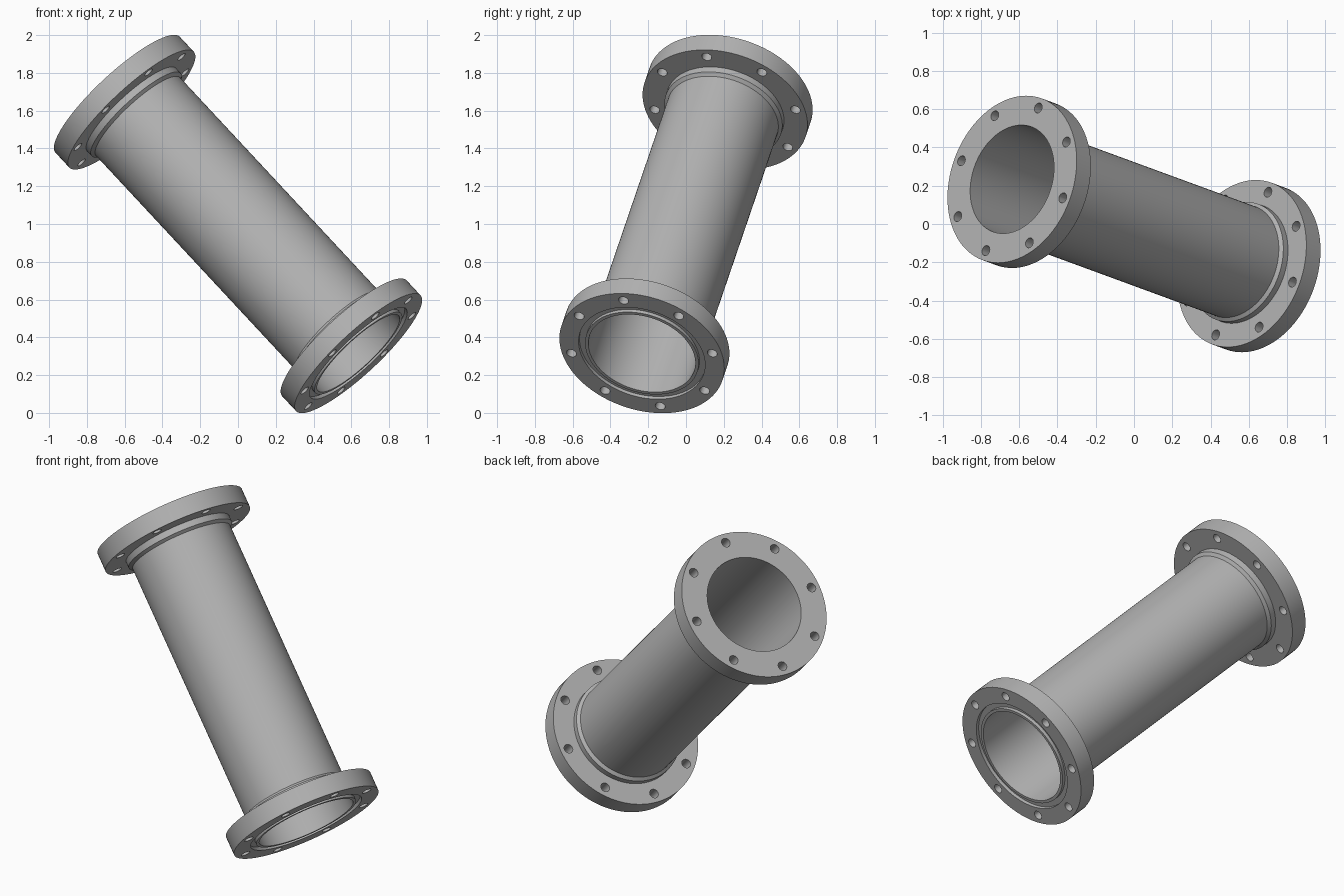
import bpy, bmesh, math
from mathutils import Matrix, Vector

cube = bpy.data.objects.get("Cube")
if cube:
    bpy.data.objects.remove(cube, do_unlink=True)

# Dimensions
HALF = 0.964        # half length of the spool
BORE = 0.292
PIPE = 0.304
COLLAR = 0.322
FLANGE = 0.45
INNER = 0.852       # inner face of each flange
BOLT_CIRCLE = 0.397
BOLT_RADIUS = 0.027
BOLTS = 8
SEGMENTS = 96

# Tilted frame: local z runs along the pipe, local x stays level
axis = Vector((-0.661, 0.2425, 0.71)).normalized()
level = Vector((0, 0, 1)).cross(axis).normalized() * -1
side = axis.cross(level)
frame = Matrix((level, side, axis)).transposed().to_4x4()
frame.translation = (0, 0, 1)

steel = bpy.data.materials.new("grey_steel")
steel.use_nodes = True
colour = (0.45, 0.45, 0.45, 1)
steel.diffuse_color = colour
bsdf = next(n for n in steel.node_tree.nodes if n.type == 'BSDF_PRINCIPLED')
bsdf.inputs["Base Color"].default_value = colour


def add_object(name, bm):
    bmesh.ops.recalc_face_normals(bm, faces=bm.faces)
    mesh = bpy.data.meshes.new(name)
    bm.to_mesh(mesh)
    bm.free()
    mesh.materials.append(steel)
    obj = bpy.data.objects.new(name, mesh)
    obj.matrix_world = frame
    bpy.context.collection.objects.link(obj)
    return obj


def lathe(name, profile):
    """Turn a closed (radius, height) profile around local z."""
    bm = bmesh.new()
    verts = [bm.verts.new((r, 0, z)) for r, z in profile]
    edges = [bm.edges.new((v, verts[i - 1])) for i, v in enumerate(verts)]
    bmesh.ops.spin(bm, geom=verts + edges, cent=(0, 0, 0), axis=(0, 0, 1),
                   angle=math.tau, steps=SEGMENTS)
    bmesh.ops.remove_doubles(bm, verts=bm.verts, dist=0.0001)
    return add_object(name, bm)


def activate(obj):
    bpy.ops.object.select_all(action='DESELECT')
    obj.select_set(True)
    bpy.context.view_layer.objects.active = obj


def drill(obj, z):
    """Cut the ring of bolt holes through a flange."""
    bm = bmesh.new()
    for i in range(BOLTS):
        spot = (Matrix.Rotation(math.tau * i / BOLTS, 4, 'Z')
                @ Matrix.Translation((BOLT_CIRCLE, 0, z)))
        bmesh.ops.create_cone(bm, cap_ends=True, segments=24, radius1=BOLT_RADIUS,
                              radius2=BOLT_RADIUS, depth=0.3, matrix=spot)
    cutter = add_object("bolt_hole_cutter", bm)
    cutter.hide_render = True
    mod = obj.modifiers.new("bolt_holes", 'BOOLEAN')
    mod.operation = 'DIFFERENCE'
    mod.solver = 'EXACT'
    mod.object = cutter
    activate(obj)
    bpy.ops.object.modifier_apply(modifier=mod.name)
    bpy.data.objects.remove(cutter, do_unlink=True)


# Pipe
pipe = lathe("pipe", [(BORE, -HALF), (PIPE, -HALF), (PIPE, HALF), (BORE, HALF)])

# Flanges: plain face on the upper one, seal groove on the lower one
plain = [(PIPE, HALF)]
grooved = [(0.345, HALF), (0.345, HALF - 0.02), (0.31, HALF - 0.02), (0.31, HALF), (PIPE, HALF)]
parts = [pipe]
for name, sign, face in (("upper", 1, plain), ("lower", -1, grooved)):
    rim = [(PIPE, INNER), (FLANGE, INNER), (FLANGE, HALF)]
    flange = lathe(name + "_flange", [(r, sign * z) for r, z in rim + face])
    drill(flange, sign * (INNER + HALF) / 2)
    # Collar where the pipe meets the flange
    ring = [(PIPE, INNER), (PIPE, 0.8), (COLLAR, 0.815), (COLLAR, INNER)]
    collar = lathe(name + "_collar", [(r, sign * z) for r, z in ring])
    parts += [flange, collar]

for obj in parts:
    activate(obj)
    bpy.ops.object.shade_smooth_by_angle(angle=math.radians(30))
